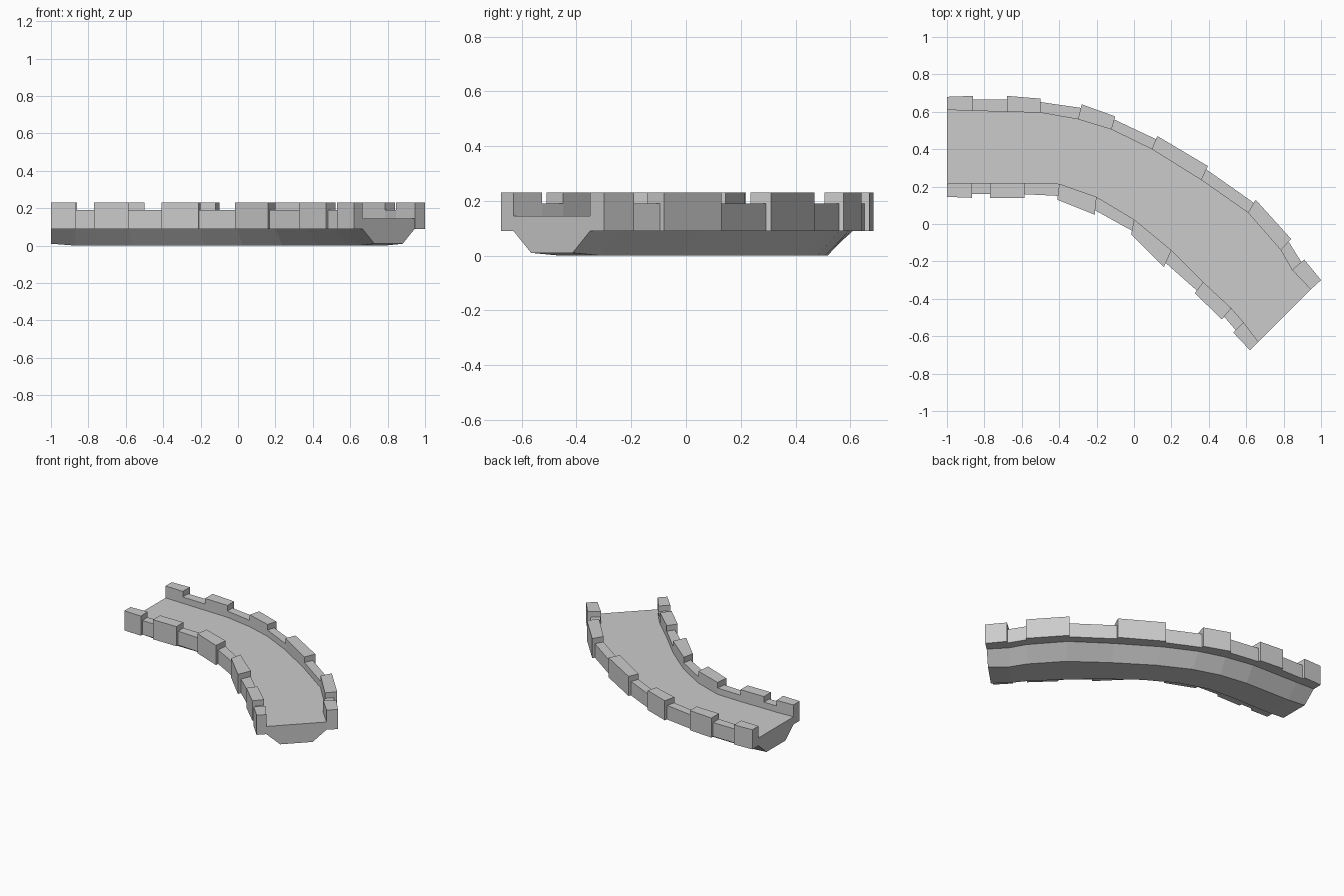
import bpy, bmesh
from mathutils import Vector

if "Cube" in bpy.data.objects:
    bpy.data.objects.remove(bpy.data.objects["Cube"])

# Stations along each parapet: deck-side point, merlon outer corner (x, y, x, y)
OUTER = [(-1, .61, -1, .68), (-.86, .605, -.86, .685), (-.68, .60, -.68, .685),
         (-.5, .595, -.5, .67), (-.3, .56, -.28, .64), (-.12, .505, -.10, .575),
         (.095, .40, .125, .47), (.36, .235, .395, .31), (.61, .06, .65, .13),
         (.785, -.14, .84, -.08), (.845, -.245, .91, -.19), (.945, -.35, 1, -.30)]
INNER = [(-1, .215, -1, .145), (-.87, .22, -.865, .14), (-.77, .22, -.77, .14),
         (-.585, .22, -.585, .14), (-.4, .215, -.41, .13), (-.2, .145, -.21, .05),
         (0, .025, -.015, -.055), (.2, -.14, .16, -.23), (.37, -.31, .325, -.37),
         (.52, -.45, .47, -.51), (.585, -.525, .53, -.58), (.665, -.63, .62, -.675)]
DECK_Z, LEDGE_Z, LOW_Z, HIGH_Z = .145, .09, .19, .23


def loft(name, rings):
    """Skin a list of closed cross-sections and cap both ends."""
    bm = bmesh.new()
    vs = [[bm.verts.new(p) for p in ring] for ring in rings]
    n = len(vs[0])
    for a, b in zip(vs, vs[1:]):
        for i in range(n):
            j = (i + 1) % n
            bm.faces.new((a[i], a[j], b[j], b[i]))
    bm.faces.new(vs[0])
    bm.faces.new(vs[-1])
    bmesh.ops.recalc_face_normals(bm, faces=bm.faces)
    mesh = bpy.data.meshes.new(name)
    bm.to_mesh(mesh)
    bm.free()
    obj = bpy.data.objects.new(name, mesh)
    bpy.context.collection.objects.link(obj)


def at(p, z):
    return Vector((p.x, p.y, z))


# Walkway with tapered underside
rings = []
for k, (o, i) in enumerate(zip(OUTER, INNER)):
    a, b = Vector(i[:2]), Vector(o[:2])
    foot = .01 if k in (0, 11) else 0
    rings.append([at(a, DECK_Z), at(a, LEDGE_Z), at(a.lerp(b, .23), foot),
                  at(a.lerp(b, .77), foot), at(b, LEDGE_Z), at(b, DECK_Z)])
loft("walkway", rings)

# Parapets: tall merlons alternate with lower, thinner wall pieces
for side, stations in (("outer", OUTER), ("inner", INNER)):
    for k in range(len(stations) - 1):
        tall = k % 2 == 0
        depth, top = (1, HIGH_Z) if tall else (.76, LOW_Z)
        rings = []
        for s in stations[k:k + 2]:
            a = Vector(s[:2])
            b = a.lerp(Vector(s[2:]), depth)
            rings.append([at(a, LEDGE_Z), at(b, LEDGE_Z), at(b, top), at(a, top)])
        loft(f"{side}_{'merlon' if tall else 'low_wall'}_{k // 2 + 1}", rings)
